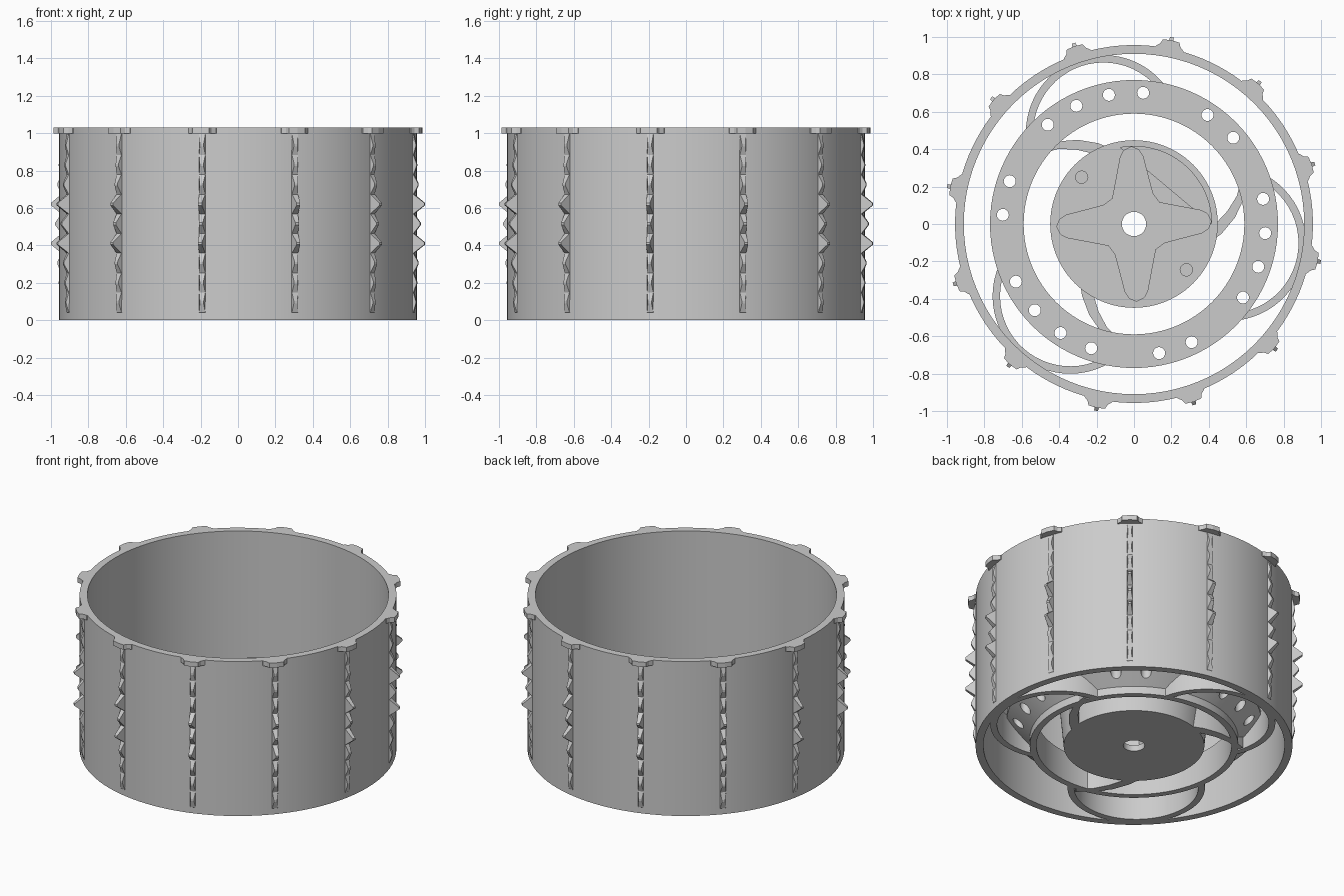
import bpy, bmesh
from math import sin, cos, radians, pi
from mathutils import Matrix, Vector

if "Cube" in bpy.data.objects:
    bpy.data.objects.remove(bpy.data.objects["Cube"])

grey = bpy.data.materials.new("light_grey_plastic")
grey.use_nodes = True
grey.diffuse_color = (0.6, 0.6, 0.6, 1)
grey.node_tree.nodes["Principled BSDF"].inputs["Base Color"].default_value = (0.6, 0.6, 0.6, 1)


def polar(r, degrees):
    return (r * cos(radians(degrees)), r * sin(radians(degrees)))


def turn(points, degrees):
    m = Matrix.Rotation(radians(degrees), 2)
    return [tuple(m @ Vector(p)) for p in points]


def add_prism(bm, points, z0, z1):
    """Extrude a flat outline between two heights."""
    low = [bm.verts.new((x, y, z0)) for x, y in points]
    high = [bm.verts.new((x, y, z1)) for x, y in points]
    n = len(points)
    bm.faces.new(low[::-1])
    bm.faces.new(high)
    for i in range(n):
        j = (i + 1) % n
        bm.faces.new((low[i], low[j], high[j], high[i]))


def finish(name, bm):
    bmesh.ops.recalc_face_normals(bm, faces=bm.faces)
    mesh = bpy.data.meshes.new(name)
    bm.to_mesh(mesh)
    bm.free()
    ob = bpy.data.objects.new(name, mesh)
    bpy.context.collection.objects.link(ob)
    mesh.materials.append(grey)
    return ob


def activate(ob):
    bpy.ops.object.select_all(action='DESELECT')
    ob.select_set(True)
    bpy.context.view_layer.objects.active = ob


def smooth(ob):
    activate(ob)
    bpy.ops.object.shade_smooth_by_angle(angle=radians(30))


def prisms(name, outlines, z0, z1):
    bm = bmesh.new()
    for points in outlines:
        add_prism(bm, points, z0, z1)
    return finish(name, bm)


def lathe(name, profile, steps=96):
    """Revolve a closed (radius, height) section around the axle."""
    bm = bmesh.new()
    rings = [[bm.verts.new((*polar(r, 360 * i / steps), z)) for r, z in profile]
             for i in range(steps)]
    n = len(profile)
    for i in range(steps):
        a, b = rings[i], rings[(i + 1) % steps]
        for k in range(n):
            m = (k + 1) % n
            bm.faces.new((a[k], b[k], b[m], a[m]))
    return finish(name, bm)


def cut(ob, cutter):
    cutter.hide_render = True
    activate(ob)
    mod = ob.modifiers.new("cut", 'BOOLEAN')
    mod.operation, mod.solver, mod.object = 'DIFFERENCE', 'EXACT', cutter
    bpy.ops.object.modifier_apply(modifier=mod.name)
    bpy.data.objects.remove(cutter)


def disc(cx, cy, r, steps=20):
    return [(cx + r * cos(2 * pi * i / steps), cy + r * sin(2 * pi * i / steps))
            for i in range(steps)]


THIRDS = (108.5, 228.5, 348.5)
TWELFTHS = [18.5 + 30 * k for k in range(12)]

# Outer drum
smooth(lathe("wheel_drum", [(0.91, 0), (0.957, 0), (0.957, 1.03), (0.91, 1.03)]))

# Rim tabs along the top edge
tab = [(0.93, -0.08), (0.958, -0.075), (0.975, -0.055), (0.998, -0.045), (1.003, 0),
       (0.998, 0.045), (0.975, 0.055), (0.958, 0.075), (0.93, 0.08)]
prisms("rim_tabs", [turn(tab, a) for a in TWELFTHS], 0.998, 1.03)

# Jagged tread strips, tallest in the middle
bm = bmesh.new()
reach = [0.972, 0.976, 0.984, 1.019, 0.996, 1.019, 0.984, 0.976, 0.972]
for a in TWELFTHS:
    outline = [(0.945, 0.03)]
    for k, r in enumerate(reach):
        z = 0.095 + 0.105 * k
        outline += [(0.96, z - 0.052), (r, z - 0.006), (r, z + 0.006)]
    outline += [(0.96, 0.995), (0.945, 0.995)]
    rot = Matrix.Rotation(radians(a), 3, 'Z')
    sides = [[bm.verts.new(rot @ Vector((r, s * (0.017 if r < 0.965 else 0.01), z)))
              for r, z in outline] for s in (-1, 1)]
    bm.faces.new(sides[0])
    bm.faces.new(sides[1][::-1])
    n = len(outline)
    for i in range(n):
        j = (i + 1) % n
        bm.faces.new((sides[0][i], sides[1][i], sides[1][j], sides[0][j]))
finish("tread_strips", bm)

# Middle ring with flat top, sloped underside and bolt holes
ring = lathe("middle_ring", [(0.59, 0), (0.63, 0), (0.63, 0.05), (0.77, 0.17),
                             (0.77, 0.2), (0.59, 0.2)])
holes = [disc(*polar(0.703, a + off), 0.032)
         for a in THIRDS for off in (-22.5, -7.5, 7.5, 22.5, 52.5, 67.5)]
cut(ring, prisms("ring_hole_cutter", holes, -0.1, 0.4))
smooth(ring)

# Three arched spokes between ring and drum
angles = [-97 + 194 * i / 32 for i in range(33)]
arch = [(0.515 + x, y) for x, y in
        [polar(0.415, t) for t in angles] + [polar(0.375, t) for t in angles[::-1]]]
smooth(prisms("arched_spokes", [turn(arch, a) for a in THIRDS], 0, 0.19))

# Three curved arms between hub and ring
arm = [(0.61, 0.25), (0.585, 0.13), (0.54, 0.035), (0.47, -0.05), (0.38, -0.12),
       (0.36, -0.06), (0.43, -0.005), (0.50, 0.07), (0.55, 0.15), (0.575, 0.25)]
smooth(prisms("curved_arms", [turn(arm, a) for a in (0, 120, 240)], 0, 0.15))

# Hub with axle hole, cross socket, side pocket and two pin holes
hub = lathe("hub", [(0.065, 0), (0.425, 0), (0.448, 0.25), (0.065, 0.25)])
wing = [(0.11, -0.14), (0.16, -0.105), (0.36, -0.06), (0.395, -0.04), (0.413, 0),
        (0.395, 0.04), (0.36, 0.06), (0.16, 0.105)]
cross = [p for q in range(4) for p in turn(wing, 2 + 90 * q)]
cut(hub, prisms("socket_cutter", [cross], 0.04, 0.4))
pocket = [polar(0.415, t) for t in range(0, 101, 4)]
cut(hub, prisms("pocket_cutter", [pocket], 0.05, 0.4))
pins = [disc(-0.28, 0.25, 0.033), disc(0.28, -0.245, 0.033)]
cut(hub, prisms("pin_cutter", pins, 0.22, 0.4))
smooth(hub)
